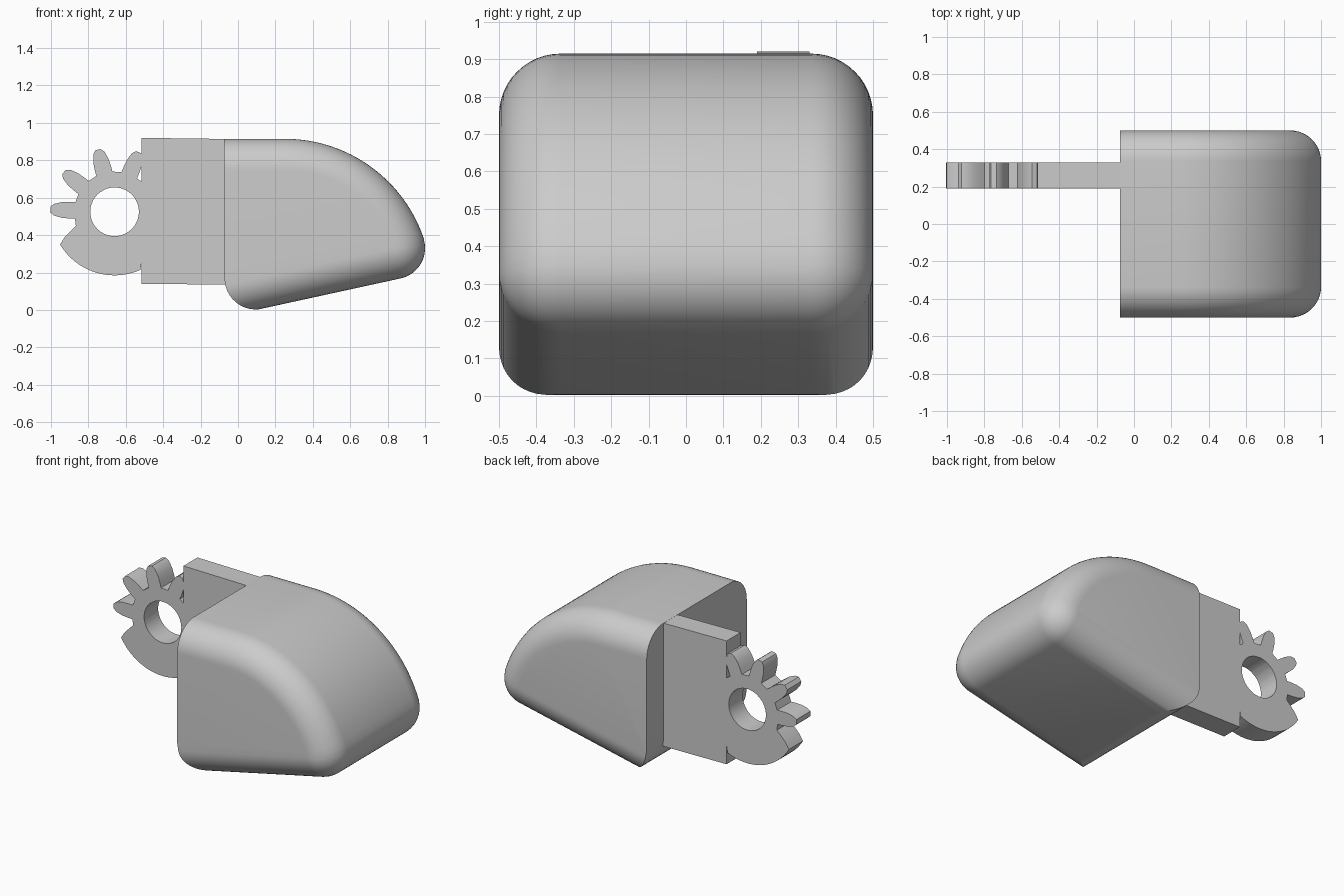
import bpy, bmesh
from math import sin, cos, radians, pi
from mathutils import Vector

old = bpy.data.objects.get("Cube")
if old:
    bpy.data.objects.remove(old, do_unlink=True)

grey = bpy.data.materials.new("plain grey")
grey.use_nodes = True
colour = (0.6, 0.6, 0.6, 1)
grey.diffuse_color = colour
grey.node_tree.nodes["Principled BSDF"].inputs["Base Color"].default_value = colour


def finish(bm, name):
    """Turn a bmesh into a shaded, coloured object."""
    bmesh.ops.recalc_face_normals(bm, faces=bm.faces)
    mesh = bpy.data.meshes.new(name)
    bm.to_mesh(mesh)
    bm.free()
    mesh.materials.append(grey)
    obj = bpy.data.objects.new(name, mesh)
    bpy.context.collection.objects.link(obj)
    bpy.ops.object.select_all(action='DESELECT')
    obj.select_set(True)
    bpy.context.view_layer.objects.active = obj
    bpy.ops.object.shade_smooth_by_angle(angle=radians(25))
    return obj


# Shared sizes
BACK = -0.075
ROUND = 0.165
HALF_WIDTH = 0.5
PLATE_X = -0.515
Y0, Y1 = 0.19, 0.33


def make_body():
    """Wedge-shaped housing: core outline swept by a round, cut flat at the back."""
    big = Vector((0.25, 0.13))
    nose = Vector((0.835, 0.33))
    big_r, nose_a, under_a = 0.62, 18.9, -77.7
    slope = Vector((cos(radians(under_a - 90)), sin(radians(under_a - 90))))
    outline = [(Vector((-0.4, big.y + big_r)), 90)]
    for i in range(25):
        a = 90 + (nose_a - 90) * i / 24
        outline.append((big + big_r * Vector((cos(radians(a)), sin(radians(a)))), a))
    for i in range(1, 17):
        outline.append((nose, nose_a + (under_a - nose_a) * i / 16))
    outline.append((nose + slope * 1.2, under_a))

    bm = bmesh.new()
    steps = 12
    rows = []
    for side in (-1, 1):
        for j in range(steps + 1):
            t = pi / 2 * (1 - j / steps if side < 0 else j / steps)
            y = side * (HALF_WIDTH - ROUND + ROUND * sin(t))
            row = []
            for core, a in outline:
                n = Vector((cos(radians(a)), sin(radians(a))))
                p = core + n * ROUND * cos(t)
                row.append(bm.verts.new((p.x, y, p.y)))
            rows.append(row)
    for r, s in zip(rows, rows[1:]):
        for i in range(len(r) - 1):
            bm.faces.new((r[i], r[i + 1], s[i + 1], s[i]))
    bm.faces.new(rows[0])
    bm.faces.new(rows[-1])
    bm.faces.new([r[0] for r in rows] + [r[-1] for r in reversed(rows)])
    bmesh.ops.remove_doubles(bm, verts=bm.verts, dist=0.0001)
    bmesh.ops.recalc_face_normals(bm, faces=bm.faces)

    # Flat back, then the rounded lower back edge, as successive planes
    centre = Vector((BACK + 0.17, 0, 0.169))
    for i in range(11):
        a = radians(180 + 102 * i / 11)
        n = Vector((cos(a), 0, sin(a)))
        r = 0.17 if i == 0 else 0.166
        cut = bmesh.ops.bisect_plane(bm, geom=bm.verts[:] + bm.edges[:] + bm.faces[:],
                                     plane_co=centre + n * r, plane_no=n, clear_outer=True)
        rim = [e for e in cut["geom_cut"] if isinstance(e, bmesh.types.BMEdge)]
        if rim:
            bmesh.ops.edgeloop_fill(bm, edges=rim)
    finish(bm, "housing")


def make_plate():
    """Flat tongue joining the housing to the gear."""
    bm = bmesh.new()
    side = [(PLATE_X, 0.14), (BACK + 0.02, 0.135), (BACK + 0.02, 0.914), (PLATE_X, 0.92)]
    face = bm.faces.new([bm.verts.new((x, Y0, z)) for x, z in side])
    out = bmesh.ops.extrude_face_region(bm, geom=[face])
    verts = [v for v in out["geom"] if isinstance(v, bmesh.types.BMVert)]
    bmesh.ops.translate(bm, verts=verts, vec=(0, Y1 - Y0, 0))
    finish(bm, "tongue_plate")


def make_gear():
    """Partial gear with a round bore and a plain lower sector."""
    cx, cz, bore, root, tip = -0.66, 0.525, 0.13, 0.215, 0.34
    flank = [(-12, root), (-10.5, 0.245), (-8.5, 0.285), (-5.5, 0.325), (-2.5, 0.344)]
    tooth = flank + [(-a, r) for a, r in reversed(flank)]
    polar = []
    for mid in (68, 105, 142, 178):
        polar += [(mid + a, r) for a, r in tooth]
    polar += [(200, root + 0.005), (203, 0.25), (207, 0.3), (211, tip)]
    polar += [(211 + 83 * i / 20, tip) for i in range(1, 21)]
    polar += [(294 + 114 * i / 24, 1) for i in range(1, 25)]
    polar.append((411, root))

    bm = bmesh.new()
    rings = []
    for a, r in polar:
        c, s = cos(radians(a)), sin(radians(a))
        if c > 0:
            r = min(r, (PLATE_X - cx) / c)      # stop at the plate
        rings.append([bm.verts.new((cx + q * c, y, cz + q * s))
                      for q, y in ((bore, Y0), (r, Y0), (r, Y1), (bore, Y1))])
    for i, p in enumerate(rings):
        q = rings[(i + 1) % len(rings)]
        for k in range(4):
            m = (k + 1) % 4
            bm.faces.new((p[k], p[m], q[m], q[k]))
    finish(bm, "gear_segment")


make_body()
make_plate()
make_gear()
